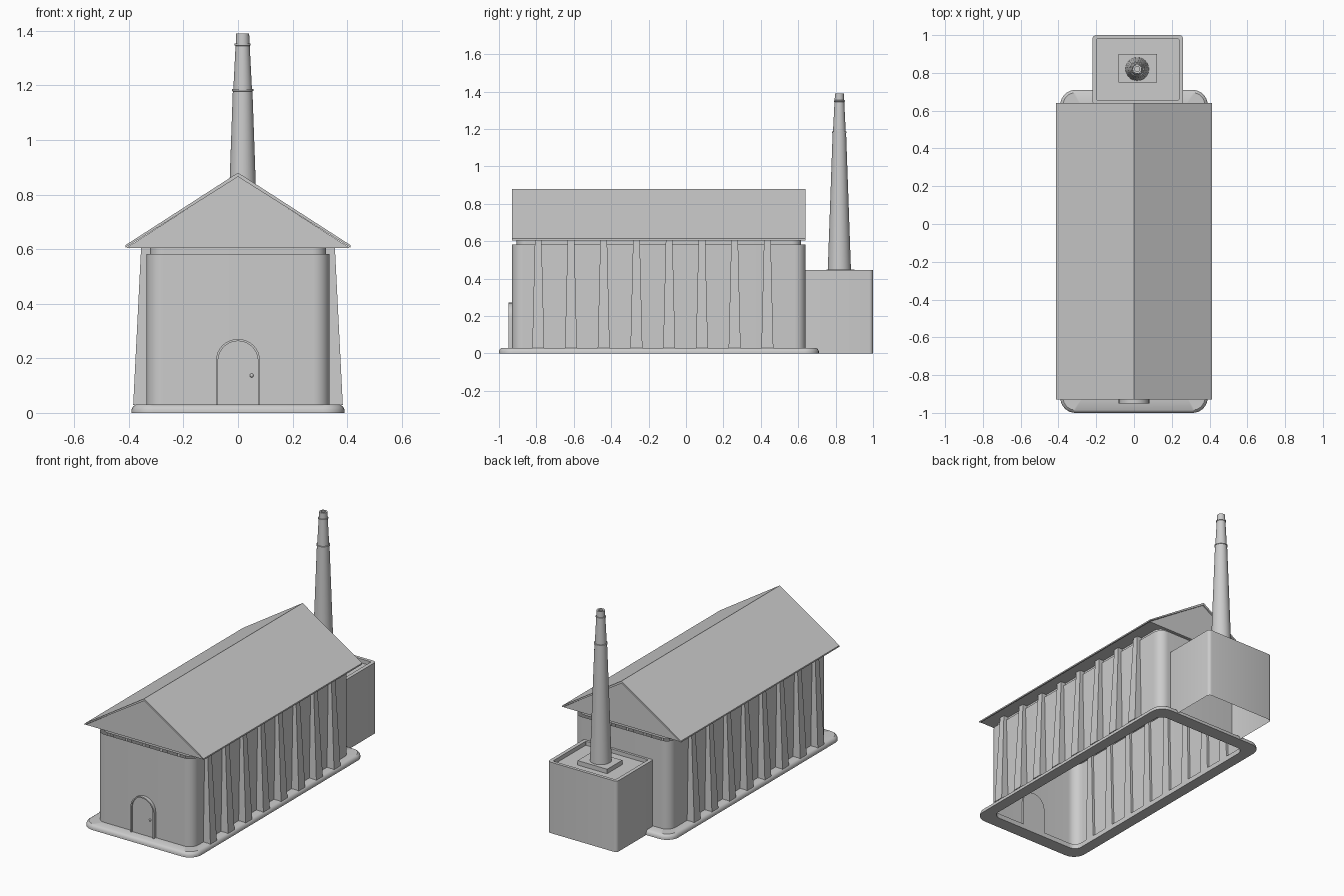
import bpy, bmesh, math
from mathutils import Vector

if "Cube" in bpy.data.objects:
    bpy.data.objects.remove(bpy.data.objects["Cube"])


def finish(name, bm, smooth=True):
    bmesh.ops.recalc_face_normals(bm, faces=bm.faces)
    me = bpy.data.meshes.new(name)
    bm.to_mesh(me)
    bm.free()
    ob = bpy.data.objects.new(name, me)
    bpy.context.collection.objects.link(ob)
    if smooth:
        bpy.context.view_layer.objects.active = ob
        ob.select_set(True)
        bpy.ops.object.shade_smooth_by_angle(angle=math.radians(35))
        ob.select_set(False)
    return ob


def rounded(x0, x1, y0, y1, r, n=8):
    """Counter-clockwise rounded rectangle outline."""
    pts = []
    corners = [(x1 - r, y1 - r), (x0 + r, y1 - r), (x0 + r, y0 + r), (x1 - r, y0 + r)]
    for k, (cx, cy) in enumerate(corners):
        for i in range(n + 1):
            a = math.pi / 2 * (k + i / n)
            pts.append((cx + r * math.cos(a), cy + r * math.sin(a)))
    return pts


def loft(name, rings, cap_start=False, cap_end=False, closed=False):
    """Skin a list of 3D rings with quads."""
    bm = bmesh.new()
    vs = [[bm.verts.new(p) for p in ring] for ring in rings]
    pairs = list(zip(vs, vs[1:])) + ([(vs[-1], vs[0])] if closed else [])
    for a, b in pairs:
        for i in range(len(a)):
            j = (i + 1) % len(a)
            bm.faces.new((a[i], a[j], b[j], b[i]))
    if cap_start:
        bm.faces.new(vs[0])
    if cap_end:
        bm.faces.new(vs[-1])
    return finish(name, bm)


def level(pts, z):
    return [(x, y, z) for x, y in pts]


def extrude_y(name, profile, y0, y1):
    """Solid with an x-z profile running along y."""
    return loft(name, [[(x, y, z) for x, z in profile] for y in (y0, y1)], True, True)


def box(name, x0, x1, y0, y1, z0, z1):
    return extrude_y(name, [(x0, z0), (x1, z0), (x1, z1), (x0, z1)], y0, y1)


def plinth_ring(inset, z):
    return level(rounded(-.39 + inset, .39 - inset, -1 + inset, .71 - inset, .08 - inset), z)


# plinth: hollow frame with a softened upper edge
inner = rounded(-.32, .32, -.915, .625, .05)
loft("plinth", [level(inner, 0), plinth_ring(0, 0), plinth_ring(0, .012),
                plinth_ring(.005, .023), plinth_ring(.015, .03), level(inner, .03)], closed=True)

# hall walls: open shell with rounded corners
wall = rounded(-.335, .335, -.93, .64, .06)
loft("hall_walls", [level(wall, .028), level(wall, .583)])
ceiling = rounded(-.322, .322, -.905, .615, .05)
loft("ceiling_band", [level(ceiling, .583), level(ceiling, .606)], True, True)

# tapered buttresses along both sides
for i in range(8):
    y = -.79 + i * .175
    for side, s in (("right", 1), ("left", -1)):
        rings = [[(s * .32, y - w, z), (s * xo, y - w, z), (s * xo, y + w, z), (s * .32, y + w, z)]
                 for xo, w, z in ((.384, .032, .028), (.355, .018, .605))]
        loft(f"buttress_{side}_{i + 1}", rings, True, True)

# roof sheets and gable block
extrude_y("roof", [(-.413, .605), (-.413, .614), (0, .88), (.413, .614), (.413, .605), (0, .865)], -.93, .64)
extrude_y("gable_block", [(-.41, .604), (.41, .604), (0, .867)], -.922, .632)


# arched door with a raised frame and a knob
def arch(w, top, n=16):
    c = top - w
    return [(w, .028)] + [(w * math.cos(math.pi * i / n), c + w * math.sin(math.pi * i / n))
                          for i in range(n + 1)] + [(-w, .028)]


extrude_y("door", arch(.074, .264), -.94, -.92)
outer, inside = arch(.081, .271), arch(.073, .263)
bm = bmesh.new()
rows = [[bm.verts.new((x, y, z)) for x, z in prof]
        for prof, y in ((outer, -.95), (inside, -.95), (inside, -.92), (outer, -.92))]
for k in range(4):
    a, b = rows[k], rows[(k + 1) % 4]
    for i in range(len(a) - 1):
        bm.faces.new((a[i], a[i + 1], b[i + 1], b[i]))
for e in (0, -1):
    bm.faces.new([r[e] for r in rows])
finish("door_frame", bm)
bm = bmesh.new()
bmesh.ops.create_uvsphere(bm, u_segments=12, v_segments=8, radius=.007)
bmesh.ops.translate(bm, verts=bm.verts, vec=Vector((.05, -.943, .137)))
finish("door_knob", bm)

# boiler house: open below, parapet around a sunken roof
body = rounded(-.22, .26, .63, 1.0, .02, 4)
lip = rounded(-.197, .237, .655, .98, .004, 4)
loft("boiler_house", [level(body, 0), level(body, .445), level(lip, .445), level(lip, .42)], False, True)
box("chimney_pedestal", -.083, .122, .75, .90, .415, .448)

# tapering chimney with two collars
cx, cy = .017, .82
profile = [(.062, .445), (.036, 1.178), (.039, 1.179), (.039, 1.186), (.034, 1.187),
           (.026, 1.345), (.029, 1.346), (.029, 1.353), (.025, 1.354), (.024, 1.39),
           (.013, 1.39), (.013, 1.38)]
loft("chimney", [[(cx + r * math.cos(2 * math.pi * k / 32), cy + r * math.sin(2 * math.pi * k / 32), z)
                  for k in range(32)] for r, z in profile], True, True)
